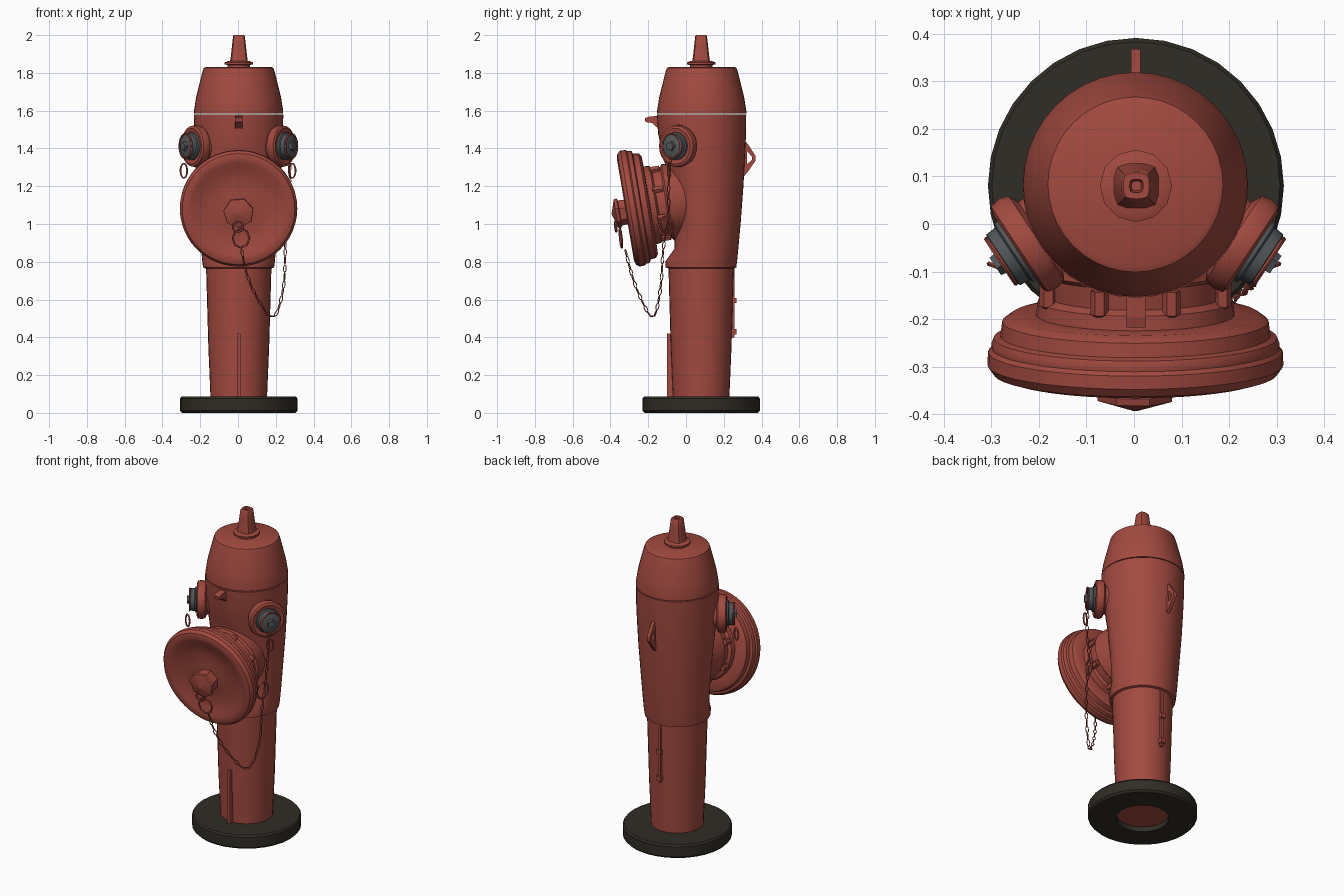
import bpy, bmesh, math
from mathutils import Vector, Matrix

if "Cube" in bpy.data.objects:
    bpy.data.objects.remove(bpy.data.objects["Cube"])

def material(name, rgb):
    m = bpy.data.materials.new(name)
    m.diffuse_color = (*rgb, 1)
    m.use_nodes = True
    m.node_tree.nodes["Principled BSDF"].inputs["Base Color"].default_value = m.diffuse_color
    return m

RED = material("red_paint", (0.36, 0.068, 0.05))
DARK = material("dark_base", (0.030, 0.026, 0.019))
GREY = material("grey_metal", (0.085, 0.095, 0.10))
CY = 0.08          # y of the barrel axis

def finish(name, bm, mat, smooth=35):
    bmesh.ops.recalc_face_normals(bm, faces=bm.faces)
    me = bpy.data.meshes.new(name)
    bm.to_mesh(me)
    bm.free()
    me.materials.append(mat)
    ob = bpy.data.objects.new(name, me)
    bpy.context.collection.objects.link(ob)
    if smooth:
        bpy.ops.object.select_all(action='DESELECT')
        ob.select_set(True)
        bpy.context.view_layer.objects.active = ob
        bpy.ops.object.shade_smooth_by_angle(angle=math.radians(smooth))
    return ob

def loft(name, rings, mat, caps=(True, True), loop=False, smooth=35):
    """Skin a list of point rings that share one point count."""
    bm = bmesh.new()
    rows = [[bm.verts.new(p) for p in r] for r in rings]
    n = len(rows[0])
    pairs = list(zip(rows, rows[1:])) + ([(rows[-1], rows[0])] if loop else [])
    for a, b in pairs:
        for i in range(n):
            bm.faces.new((a[i], a[(i + 1) % n], b[(i + 1) % n], b[i]))
    if not loop:
        if caps[0]:
            bm.faces.new(rows[0])
        if caps[1]:
            bm.faces.new(rows[-1])
    return finish(name, bm, mat, smooth)

def lathe(name, profile, mat, origin=(0, CY, 0), axis=(0, 0, 1), n=40, turn=0, **kw):
    """Revolve (radius, height) pairs about an axis."""
    q = Vector(axis).to_track_quat('Z', 'Y')
    rings = [[Vector(origin) + q @ Vector((r * math.cos(a), r * math.sin(a), h))
              for a in (2 * math.pi * i / n + turn for i in range(n))] for r, h in profile]
    return loft(name, rings, mat, **kw)

def add_ring(bm, centre, normal, ru, rv, thick, n=14, m=5, roll=0):
    """Oval wire ring, long in its local y."""
    q = Vector(normal).to_track_quat('Z', 'Y')
    rows = []
    for i in range(n):
        a = 2 * math.pi * i / n
        row = []
        for j in range(m):
            b = 2 * math.pi * j / m
            k = thick * math.cos(b)
            p = Vector(((ru + k) * math.cos(a), (rv + k) * math.sin(a), thick * math.sin(b)))
            row.append(bm.verts.new(Vector(centre) + q @ (Matrix.Rotation(roll, 3, 'Z') @ p)))
        rows.append(row)
    for i in range(n):
        a, b = rows[i], rows[(i + 1) % n]
        for j in range(m):
            bm.faces.new((a[j], a[(j + 1) % m], b[(j + 1) % m], b[j]))

def wire_ring(name, *args, **kw):
    bm = bmesh.new()
    add_ring(bm, *args, **kw)
    return finish(name, bm, RED, 60)

def box(name, lo, hi, mat=RED):
    bm = bmesh.new()
    bmesh.ops.create_cube(bm, size=1)
    for v in bm.verts:
        v.co = [(a + b) / 2 + c * (b - a) for a, b, c in zip(lo, hi, v.co)]
    return finish(name, bm, mat, 0)

# Base flange: ring with a central opening
lathe("base_flange", [(0.15, 0), (0.30, 0), (0.311, 0.012), (0.311, 0.075), (0.303, 0.086),
                      (0.15, 0.086)], DARK, origin=(0.004, CY, 0), n=32, loop=True)

# Lower barrel
lathe("lower_barrel", [(0.149, 0.03), (0.150, 0.09), (0.161, 0.35), (0.171, 0.70), (0.174, 0.80)],
      RED, origin=(0.004, CY, 0), n=32)

# Upper barrel: rows of height, half width, front y, back y
rows = [(0.765, 0.176, -0.094, 0.256), (0.77, 0.188, -0.108, 0.266), (0.80, 0.192, -0.11, 0.27),
        (0.87, 0.198, -0.06, 0.277), (1.0, 0.207, -0.06, 0.289), (1.2, 0.222, -0.08, 0.304),
        (1.35, 0.23, -0.12, 0.312), (1.48, 0.235, -0.148, 0.318), (1.581, 0.237, -0.155, 0.319)]
rings = []
for z, w, f, b in rows:
    ring = []
    for i in range(40):
        a = 2 * math.pi * i / 40
        s = math.sin(a)
        ring.append((0.003 + w * math.cos(a), CY + s * ((b - CY) if s > 0 else (CY - f)), z))
    rings.append(ring)
loft("upper_barrel", rings, RED)

# Bonnet, washer and operating nut
lathe("bonnet", [(0.236, 1.586), (0.236, 1.60), (0.225, 1.67), (0.208, 1.74), (0.190, 1.81),
                 (0.184, 1.826), (0.172, 1.832)], RED, origin=(0.003, 0.083, 0))
lathe("nut_washer", [(0.06, 1.83), (0.06, 1.842), (0.076, 1.845), (0.076, 1.855), (0.058, 1.862)],
      RED, origin=(0.004, CY, 0), n=12)
rings = []
for h, z in [(0.048, 1.855), (0.044, 1.88), (0.036, 1.95), (0.031, 1.995), (0.027, 2.0),
             (0.014, 2.0), (0.010, 1.97)]:
    ring = []
    for i in range(16):    # rounded square section
        c, s = math.cos(math.pi * i / 8), math.sin(math.pi * i / 8)
        k = (c ** 4 + s ** 4) ** -0.25
        ring.append((0.005 + h * k * c, CY + h * k * s, z))
    rings.append(ring)
loft("operating_nut", rings, RED)

# Main outlet, tilted slightly downward
t = math.radians(9.5)
AX = Vector((0, -math.cos(t), -math.sin(t)))
UP = Vector((0, -math.sin(t), math.cos(t)))
C = Vector((0.003, -0.318, 1.078))
lathe("main_cap", [(0.20, -0.13), (0.262, -0.128), (0.28, -0.115), (0.284, -0.085), (0.298, -0.08),
                   (0.303, -0.068), (0.302, -0.058), (0.31, -0.05), (0.311, -0.022), (0.298, -0.004),
                   (0.275, 0.003), (0.25, -0.002), (0.21, -0.017), (0.15, -0.028), (0.09, -0.024),
                   (0.06, -0.02)], RED, origin=C, axis=AX, n=48)
lathe("main_neck", [(0.185, -0.32), (0.20, -0.26), (0.205, -0.225), (0.192, -0.215), (0.188, -0.17),
                    (0.205, -0.16), (0.21, -0.12)], RED, origin=C, axis=AX)
lathe("cap_nut", [(0.066, -0.03), (0.07, 0.035), (0.082, 0.04), (0.080, 0.055), (0.004, 0.078)],
      RED, origin=C - UP * 0.012, axis=AX, n=7, turn=0.3, smooth=20)
for i in range(8):         # bolts behind the cap
    a = math.pi * (i + 0.5) / 4
    p = C - AX * 0.21 + Vector((math.cos(a), 0, 0)) * 0.198 + UP * math.sin(a) * 0.198
    lathe("neck_bolt", [(0.019, 0), (0.019, 0.05), (0.010, 0.055)], RED, origin=p, axis=AX, n=6)

# Side outlets, mirrored
for side in (-1, 1):
    d = Vector((side * 0.83, -0.55, 0)).normalized()
    o = Vector((0.002 + side * 0.228, -0.043, 1.412))
    lathe("side_outlet", [(0.10, -0.13), (0.082, -0.07), (0.085, -0.035), (0.106, -0.025),
                          (0.112, -0.005), (0.108, 0.018), (0.095, 0.024), (0.07, 0.018)],
          RED, origin=o, axis=d, n=24)
    lathe("side_cap", [(0.074, 0.01), (0.074, 0.032), (0.066, 0.036), (0.064, 0.058), (0.054, 0.064)],
          GREY, origin=o, axis=d, n=16)
    lathe("side_cap_nut", [(0.028, 0.06), (0.024, 0.08)], GREY, origin=o, axis=d, n=5)
    wire_ring("cap_handle", o + d * 0.064, d, 0.056, 0.066, 0.005, n=18)
    wire_ring("hanging_ring", (side * 0.287, -0.09, 1.282), (0.35 * side, -1, 0), 0.019, 0.038, 0.005)

# Front and rear lugs and barrel seams
bm = bmesh.new()
front = [(-0.13, 1.575), (-0.195, 1.568), (-0.218, 1.56), (-0.215, 1.54), (-0.18, 1.535), (-0.13, 1.49)]
vs = [[bm.verts.new((x, y, z)) for y, z in front] for x in (-0.016, 0.024)]
bm.faces.new(vs[0])
bm.faces.new(vs[1])
for i in range(6):
    j = (i + 1) % 6
    bm.faces.new((vs[0][i], vs[0][j], vs[1][j], vs[1][i]))
finish("front_lug", bm, RED, 0)

outer = [(0.305, 1.45), (0.33, 1.42), (0.368, 1.36), (0.368, 1.335), (0.33, 1.28), (0.305, 1.25)]
inner = [(0.322, 1.385), (0.333, 1.375), (0.35, 1.355), (0.35, 1.342), (0.333, 1.325), (0.322, 1.315)]
def lug_ring(pts, x):
    return [(x, y, z) for y, z in pts]
loft("rear_lug", [lug_ring(outer, -0.006), lug_ring(outer, 0.014),
                  lug_ring(inner, 0.014), lug_ring(inner, -0.006)], RED, loop=True, smooth=0)
box("front_seam", (-0.002, -0.1, 0.086), (0.014, -0.05, 0.42))
box("rear_seam", (-0.004, 0.20, 0.40), (0.016, 0.257, 0.77))
for z in (0.43, 0.595):
    box("rear_boss", (-0.01, 0.22, z - 0.014), (0.022, 0.268, z + 0.014))

# Hook rings on the main cap and chain retaining rings
wire_ring("hook_ring_small", (0.0, -0.372, 0.985), (0.1, -1, -0.1), 0.027, 0.026, 0.006)
wire_ring("hook_ring_large", (0.016, -0.345, 0.925), (0.1, -1, -0.1), 0.044, 0.05, 0.006, n=8)
wire_ring("chain_ring", (0.245, -0.105, 0.99), (1, -0.3, 0), 0.042, 0.05, 0.006)

# Chain: alternating oval links along a smooth hanging path
path = [Vector(p) for p in [(0.275, -0.08, 1.36), (0.272, -0.092, 1.2), (0.255, -0.092, 1.03),
                            (0.25, -0.12, 0.87), (0.24, -0.135, 0.66), (0.185, -0.175, 0.505),
                            (0.09, -0.25, 0.63), (0.04, -0.295, 0.76), (0.018, -0.325, 0.88)]]
path = [path[0]] + path + [path[-1]]
pts = []
for a, b, c, d in zip(path, path[1:], path[2:], path[3:]):
    for k in range(20):
        s = k / 20
        pts.append(0.5 * (2 * b + (c - a) * s + (2 * a - 5 * b + 4 * c - d) * s * s
                          + (3 * b - a - 3 * c + d) * s ** 3))
bm = bmesh.new()
last, flip = pts[0], False
for p in pts[1:]:
    if (p - last).length > 0.034:
        along = (p - last).normalized()
        side_v = along.cross(Vector((0.5, 1, 0.1))).normalized()
        nrm = along.cross(side_v) if flip else side_v
        q = nrm.to_track_quat('Z', 'Y')
        loc = q.inverted() @ along
        add_ring(bm, (p + last) / 2, nrm, 0.008, 0.02, 0.0028, n=10, m=4,
                 roll=math.atan2(-loc.x, loc.y))
        last, flip = p, not flip
finish("chain", bm, RED, 60)
